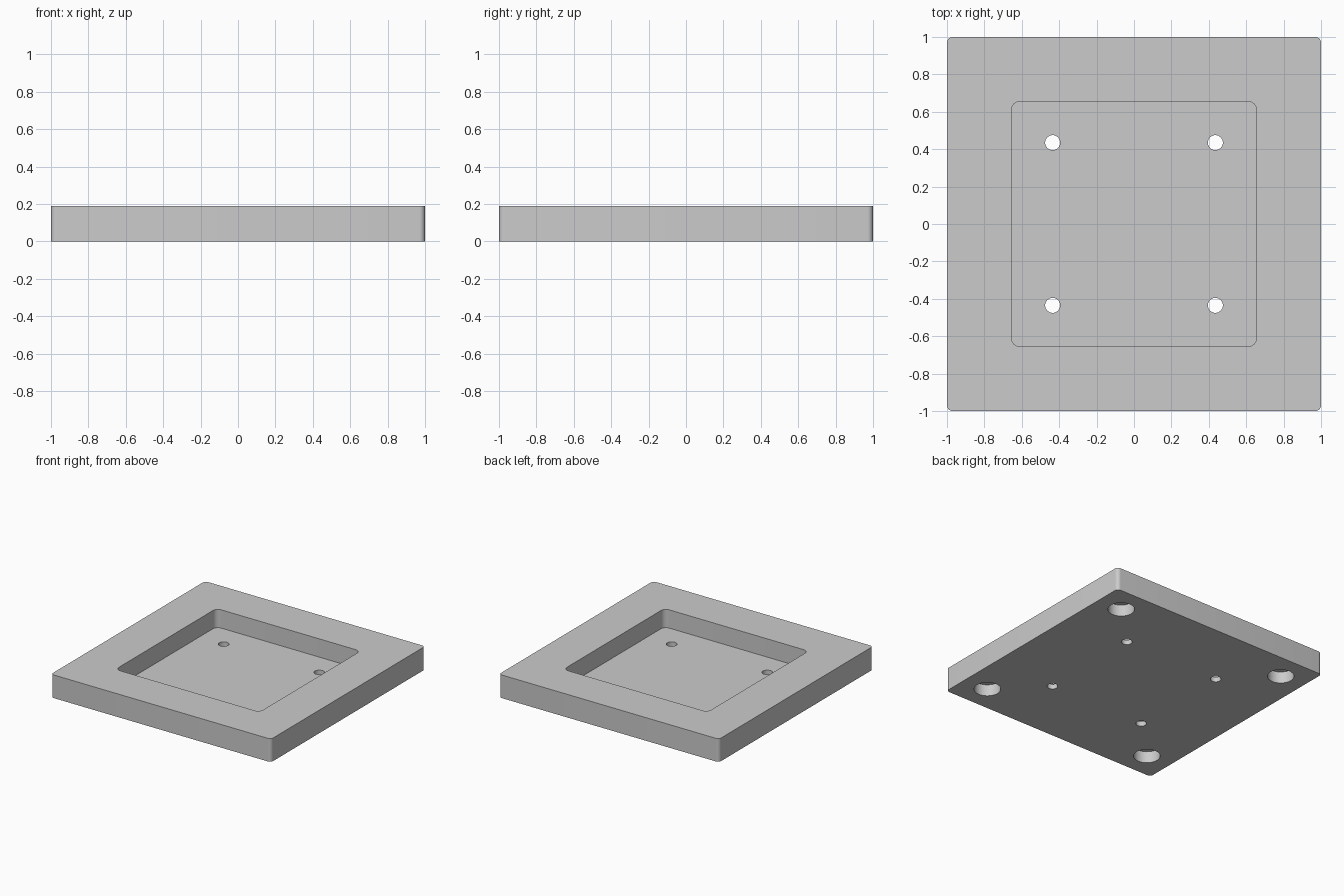
import bpy
import bmesh
import math

if "Cube" in bpy.data.objects:
    bpy.data.objects.remove(bpy.data.objects["Cube"], do_unlink=True)

THICKNESS = 0.19
POCKET_FLOOR = 0.04
OVERCUT = 0.1

grey = bpy.data.materials.new("light_grey")
grey.use_nodes = True
colour = (0.6, 0.6, 0.6, 1)
grey.diffuse_color = colour
grey.node_tree.nodes["Principled BSDF"].inputs["Base Color"].default_value = colour


def extrude_profile(name, points, z0, z1):
    """Solid prism from a flat outline."""
    bm = bmesh.new()
    face = bm.faces.new([bm.verts.new((x, y, z0)) for x, y in points])
    top = bmesh.ops.extrude_face_region(bm, geom=[face])["geom"]
    verts = [v for v in top if isinstance(v, bmesh.types.BMVert)]
    bmesh.ops.translate(bm, verts=verts, vec=(0, 0, z1 - z0))
    bmesh.ops.recalc_face_normals(bm, faces=bm.faces)
    mesh = bpy.data.meshes.new(name)
    bm.to_mesh(mesh)
    bm.free()
    mesh.materials.append(grey)
    obj = bpy.data.objects.new(name, mesh)
    bpy.context.collection.objects.link(obj)
    return obj


def rounded_square(half, radius, steps=8):
    points = []
    for corner, (sx, sy) in enumerate([(1, 1), (-1, 1), (-1, -1), (1, -1)]):
        for i in range(steps + 1):
            a = (corner + i / steps) * math.pi / 2
            points.append((sx * (half - radius) + radius * math.cos(a),
                           sy * (half - radius) + radius * math.sin(a)))
    return points


def circle(x, y, radius, steps=48):
    angles = [2 * math.pi * i / steps for i in range(steps)]
    return [(x + radius * math.cos(a), y + radius * math.sin(a)) for a in angles]


# Base plate with softly rounded upright corners
plate = extrude_profile("base_plate", rounded_square(1.0, 0.03), 0, THICKNESS)

# Square pocket in the top
cutters = [extrude_profile("pocket_cutter", rounded_square(0.655, 0.045),
                           POCKET_FLOOR, THICKNESS + OVERCUT)]

# Screw holes through the pocket floor, and blind foot recesses underneath
for sx in (-1, 1):
    for sy in (-1, 1):
        cutters.append(extrude_profile(
            "screw_hole_cutter", circle(sx * 0.435, sy * 0.435, 0.04),
            -OVERCUT, THICKNESS + OVERCUT))
        cutters.append(extrude_profile(
            "foot_recess_cutter", circle(sx * 0.782, sy * 0.782, 0.1),
            -OVERCUT, 0.095))

for cutter in cutters:
    cutter.hide_render = True
    cut = plate.modifiers.new(cutter.name, "BOOLEAN")
    cut.operation = "DIFFERENCE"
    cut.solver = "EXACT"
    cut.object = cutter

# Bake the cuts into the plate and drop the cutters
bpy.context.view_layer.update()
evaluated = plate.evaluated_get(bpy.context.evaluated_depsgraph_get())
baked = bpy.data.meshes.new_from_object(evaluated)
plate.modifiers.clear()
plate.data = baked
for cutter in cutters:
    bpy.data.objects.remove(cutter, do_unlink=True)

# Smooth round walls, sharp rims
bpy.ops.object.select_all(action="DESELECT")
plate.select_set(True)
bpy.context.view_layer.objects.active = plate
bpy.ops.object.shade_smooth_by_angle(angle=math.radians(30))
